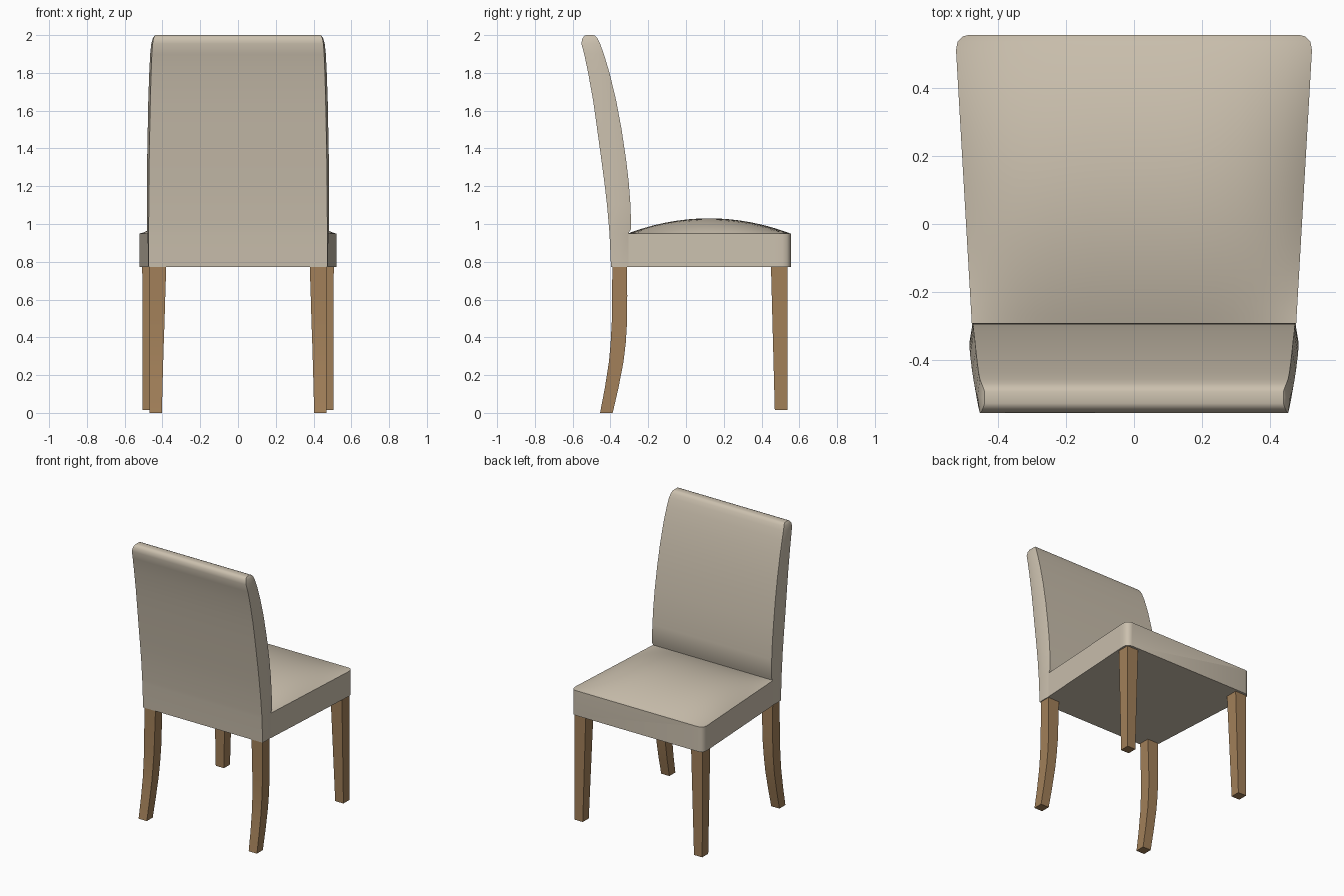
import bpy, bmesh, math

if "Cube" in bpy.data.objects:
    bpy.data.objects.remove(bpy.data.objects["Cube"])


def material(name, rgb):
    m = bpy.data.materials.new(name)
    m.diffuse_color = (*rgb, 1)
    m.use_nodes = True
    m.node_tree.nodes["Principled BSDF"].inputs["Base Color"].default_value = m.diffuse_color
    return m


FABRIC = material("beige fabric", (0.60, 0.53, 0.425))
WOOD = material("oak wood", (0.36, 0.215, 0.10))


def loft(name, rings, mat, smooth=None):
    """Skin a list of equal-length closed rings and cap both ends."""
    bm = bmesh.new()
    loops = [[bm.verts.new(p) for p in ring] for ring in rings]
    n = len(loops[0])
    for a, b in zip(loops, loops[1:]):
        for i in range(n):
            j = (i + 1) % n
            bm.faces.new((a[i], a[j], b[j], b[i]))
    bm.faces.new(loops[0][::-1])
    bm.faces.new(loops[-1])
    bmesh.ops.recalc_face_normals(bm, faces=bm.faces)
    mesh = bpy.data.meshes.new(name)
    bm.to_mesh(mesh)
    bm.free()
    mesh.materials.append(mat)
    ob = bpy.data.objects.new(name, mesh)
    bpy.context.collection.objects.link(ob)
    if smooth:
        bpy.ops.object.select_all(action='DESELECT')
        ob.select_set(True)
        bpy.context.view_layer.objects.active = ob
        bpy.ops.object.shade_smooth_by_angle(angle=math.radians(smooth))
    return ob


# Seat: tapered slab with rounded front corners and a domed top,
# lofted from back to front
def seat_ring(y):
    half = 0.475 + (y + 0.305) / 0.815 * 0.047
    half -= {0.535: 0.006, 0.55: 0.022, 0.555: 0.042}.get(y, 0)
    v = (y - 0.122) / 0.43
    rise = 0.08 * max(0, 1 - v * v)
    steps = 24
    ring = [(-half, y, 0.772), (half, y, 0.772)]
    for i in range(steps + 1):
        u = math.sin(math.pi / 2 * (1 - 2 * i / steps))
        ring.append((half * u, y, 0.95 + rise * (1 - u ** 4)))
    return ring


rows = [-0.305 + 0.815 * i / 20 for i in range(21)] + [0.535, 0.55, 0.555]
loft("seat", [seat_ring(y) for y in rows], FABRIC, 35)

# Backrest: curved panel, sections as (z, back y, front y, half width, side bulge)
sections = [
    (0.772, -0.397, -0.305, 0.473, 0.002), (0.95, -0.405, -0.305, 0.473, 0.006),
    (0.975, -0.407, -0.290, 0.473, 0.010), (1.10, -0.418, -0.294, 0.472, 0.011),
    (1.22, -0.432, -0.303, 0.471, 0.011), (1.34, -0.448, -0.317, 0.470, 0.011),
    (1.50, -0.470, -0.341, 0.467, 0.011), (1.655, -0.492, -0.370, 0.464, 0.011),
    (1.80, -0.518, -0.405, 0.460, 0.010), (1.90, -0.539, -0.435, 0.456, 0.009),
    (1.955, -0.554, -0.455, 0.452, 0.007), (1.982, -0.549, -0.468, 0.447, 0.004),
    (1.996, -0.538, -0.480, 0.442, 0.001), (2.0, -0.526, -0.492, 0.438, 0.0),
]
rings = []
for z, yb, yf, w, g in sections:
    ym = (yb + yf) / 2
    rings.append([(-w, yb, z), (w, yb, z), (w + g, ym, z),
                  (w, yf, z), (-w, yf, z), (-w - g, ym, z)])
loft("backrest", rings, FABRIC, 40)

# Legs: square sections as (z, inner x, outer x, back y, front y)
front = [(0.015, 0.440, 0.505, 0.470, 0.538), (0.772, 0.417, 0.507, 0.450, 0.538)]
back = [(0.0, 0.403, 0.468, -0.455, -0.388), (0.13, 0.400, 0.468, -0.430, -0.358),
        (0.27, 0.396, 0.468, -0.408, -0.331), (0.37, 0.393, 0.468, -0.399, -0.319),
        (0.48, 0.389, 0.468, -0.393, -0.312), (0.62, 0.385, 0.468, -0.391, -0.311),
        (0.772, 0.380, 0.468, -0.390, -0.312)]
for name, table, angle in (("front_leg", front, None), ("back_leg", back, 30)):
    for side, s in (("left", -1), ("right", 1)):
        loft(f"{name}_{side}",
             [[(s * a, c, z), (s * b, c, z), (s * b, d, z), (s * a, d, z)]
              for z, a, b, c, d in table], WOOD, angle)
